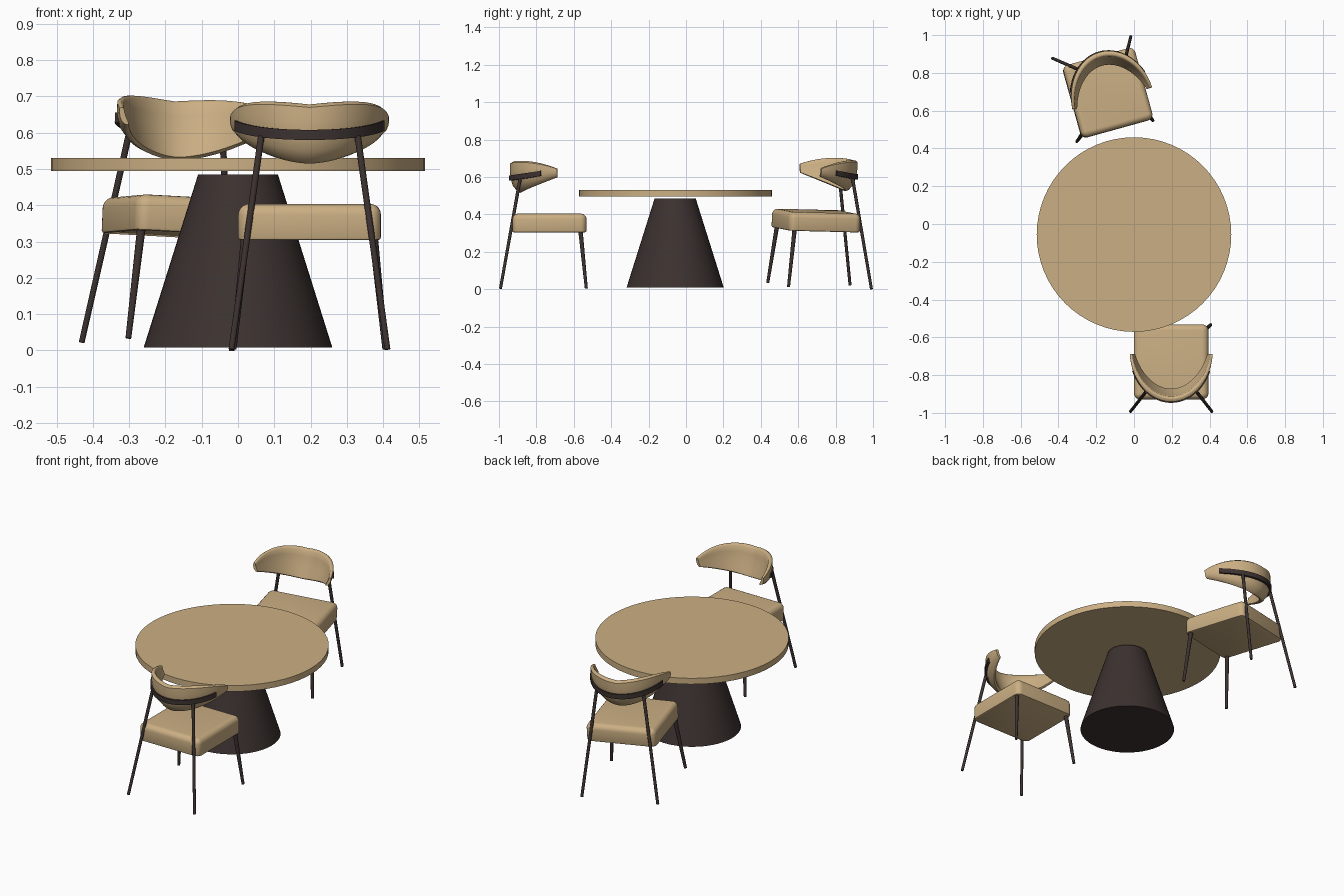
import bpy, bmesh
from math import sin, cos, radians
from mathutils import Matrix, Vector

if "Cube" in bpy.data.objects:
    bpy.data.objects.remove(bpy.data.objects["Cube"])


def material(name, color):
    m = bpy.data.materials.new(name)
    m.diffuse_color = (*color, 1)
    m.use_nodes = True
    m.node_tree.nodes["Principled BSDF"].inputs["Base Color"].default_value = m.diffuse_color
    return m


TAN = material("tan_upholstery", (0.60, 0.43, 0.23))
DARK = material("dark_wood", (0.045, 0.032, 0.029))


def finish(name, bm, mat, matrix=Matrix(), angle=35):
    bmesh.ops.recalc_face_normals(bm, faces=bm.faces)
    me = bpy.data.meshes.new(name)
    bm.to_mesh(me)
    bm.free()
    me.materials.append(mat)
    ob = bpy.data.objects.new(name, me)
    bpy.context.collection.objects.link(ob)
    ob.matrix_world = matrix
    if angle:
        bpy.ops.object.select_all(action='DESELECT')
        ob.select_set(True)
        bpy.context.view_layer.objects.active = ob
        bpy.ops.object.shade_smooth_by_angle(angle=radians(angle))
    return ob


def rod(name, a, b, r1, r2, mat, matrix=Matrix(), sides=16, angle=35):
    """Tapered cylinder from point a to point b."""
    a, b = Vector(a), Vector(b)
    rot = Vector((0, 0, 1)).rotation_difference(b - a).to_matrix().to_4x4()
    bm = bmesh.new()
    bmesh.ops.create_cone(bm, cap_ends=True, segments=sides, radius1=r1, radius2=r2,
                          depth=(b - a).length,
                          matrix=Matrix.Translation((a + b) / 2) @ rot)
    return finish(name, bm, mat, matrix, angle)


def sweep(name, section, t_max, steps, mat, matrix):
    """Closed strip swept around the back; section(s, t) gives (inward, z) pairs."""
    bm = bmesh.new()
    rings = []
    for i in range(steps + 1):
        u = -1 + 2 * i / steps
        t = radians(t_max * u)
        s = abs(t_max * u) / 86
        rings.append([bm.verts.new(((0.22 - d) * sin(t), 0.06 - (0.272 - d) * cos(t), z))
                      for d, z in section(s)])
    n = len(rings[0])
    for r0, r1 in zip(rings, rings[1:]):
        for j in range(n):
            k = (j + 1) % n
            bm.faces.new((r0[j], r0[k], r1[k], r1[j]))
    bm.faces.new(rings[0])
    bm.faces.new(rings[-1])
    return finish(name, bm, mat, matrix, 50)


# Backrest cross-section: inward offset, height fraction
PROFILE = [(0.012, 1), (0.001, 0.95), (0, 0.7), (0.005, 0.45), (0.017, 0.22),
           (0.043, 0.03), (0.058, 0), (0.070, 0.05), (0.060, 0.25), (0.046, 0.5),
           (0.036, 0.75), (0.030, 0.95), (0.022, 1)]


def back_section(s):
    low = 0.515 + 0.083 * s ** 1.7
    high = 0.678 + 0.03 * s - 0.063 * s ** 3
    taper = 1 - 0.6 * s ** 2
    return [(d * taper, low + v * (high - low)) for d, v in PROFILE]


def bar_section(s):
    z = 0.594 + 0.042 * s ** 2
    return [(-0.005, z - 0.014), (-0.005, z + 0.014), (0.012, z + 0.014), (0.012, z - 0.014)]


def chair(tag, matrix):
    # Cushion: rounded corners, soft top edge, crisp bottom edge
    bm = bmesh.new()
    bmesh.ops.create_cube(bm, size=1, matrix=Matrix.Translation((0, 0, 0.354))
                          @ Matrix.Diagonal((0.394, 0.396, 0.1, 1)))
    upright = [e for e in bm.edges if abs(e.verts[0].co.z - e.verts[1].co.z) > 0.05]
    bmesh.ops.bevel(bm, geom=upright, offset=0.032, segments=5, profile=0.5, affect='EDGES')
    for z, off, seg in ((0.404, 0.03, 5), (0.304, 0.008, 2)):
        rim = [e for e in bm.edges if all(abs(v.co.z - z) < 1e-4 for v in e.verts)]
        bmesh.ops.bevel(bm, geom=rim, offset=off, segments=seg, profile=0.5, affect='EDGES')
    finish(f"seat_{tag}", bm, TAN, matrix)

    # Wrap-around backrest and the dark rail behind it
    sweep(f"backrest_{tag}", back_section, 86, 36, TAN, matrix)
    sweep(f"back_rail_{tag}", bar_section, 67, 28, DARK, matrix)

    # Splayed legs
    for side, sx in (("left", -1), ("right", 1)):
        rod(f"back_leg_{side}_{tag}", (sx * 0.215, -0.262, 0.003), (sx * 0.133, -0.157, 0.59),
            0.008, 0.009, DARK, matrix)
        rod(f"front_leg_{side}_{tag}", (sx * 0.209, 0.197, 0.004), (sx * 0.176, 0.165, 0.32),
            0.008, 0.012, DARK, matrix)


# Table
rod("table_base", (0, -0.058, 0.008), (0, -0.058, 0.485), 0.26, 0.11, DARK, sides=48)
rod("table_top", (0, -0.056, 0.495), (0, -0.056, 0.53), 0.515, 0.515, TAN, sides=64)

# Near chair faces the table; far chair is turned and slightly tilted
chair("near", Matrix.Translation((0.197, -0.73, 0)))
tilt = Vector((0, 0, 1)).rotation_difference(Vector((0.0437, 0.037, 1))).to_matrix().to_4x4()
chair("far", Matrix.Translation((-0.154, 0.682, 0.014)) @ tilt
      @ Matrix.Rotation(radians(-164.5), 4, 'Z'))
